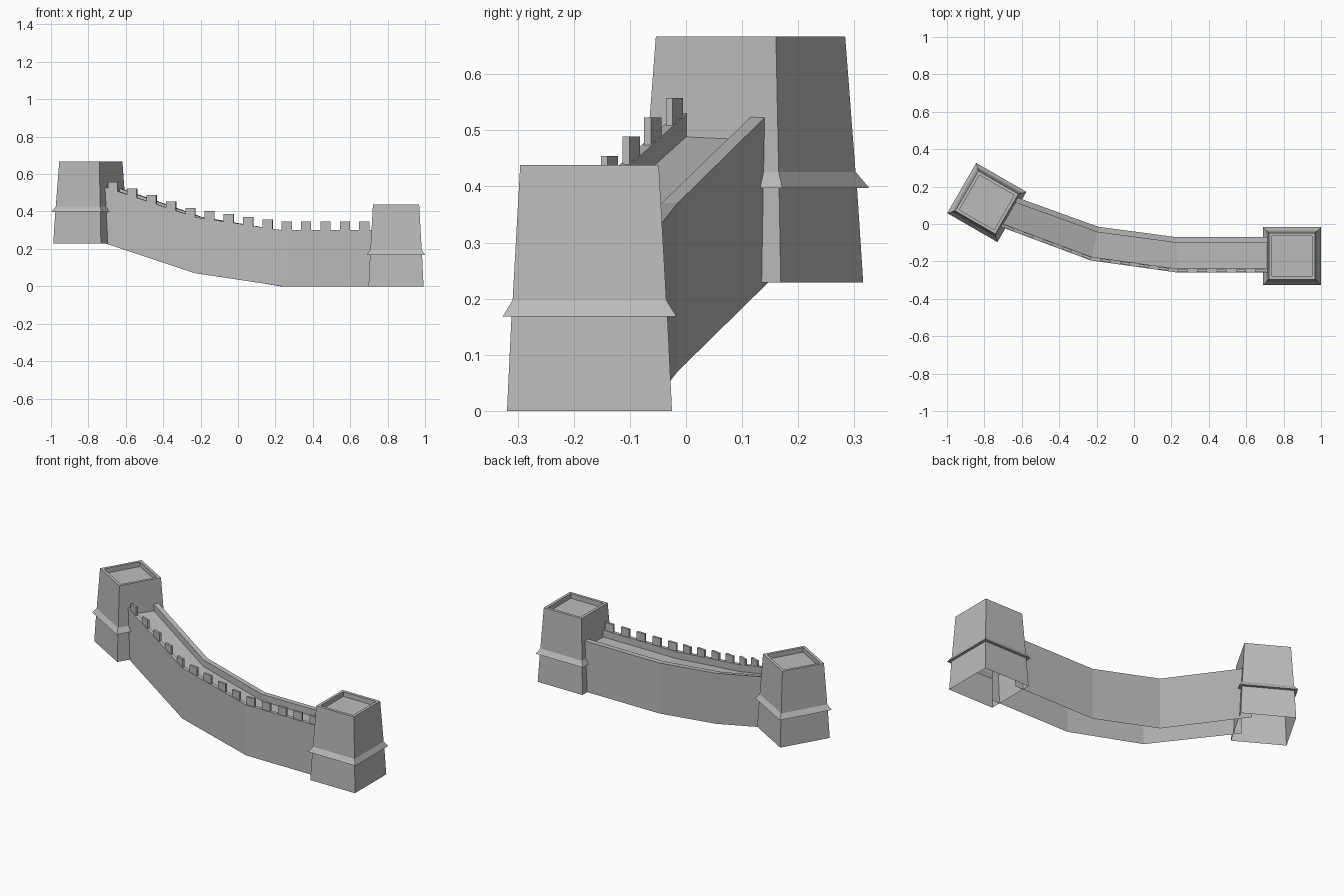
import bpy
import math
from mathutils import Vector, Matrix

cube = bpy.data.objects.get("Cube")
if cube:
    bpy.data.objects.remove(cube, do_unlink=True)

stone = bpy.data.materials.new("grey stone")
stone.use_nodes = True
colour = (0.5, 0.5, 0.5, 1)
stone.diffuse_color = colour
stone.node_tree.nodes["Principled BSDF"].inputs["Base Color"].default_value = colour


def add_object(name, verts, faces):
    mesh = bpy.data.meshes.new(name)
    mesh.from_pydata(verts, [], faces)
    mesh.materials.append(stone)
    obj = bpy.data.objects.new(name, mesh)
    bpy.context.collection.objects.link(obj)
    return obj


# Square tower: tapered body, flared ledge, recessed roof, open underneath
TOWER_PROFILE = [(0.147, 0), (0.139, 0.168), (0.155, 0.168), (0.137, 0.197),
                 (0.1235, 0.438), (0.107, 0.438), (0.107, 0.41)]


def tower(name, location, yaw):
    verts, faces = [], []
    for half, z in TOWER_PROFILE:
        verts += [(-half, -half, z), (half, -half, z), (half, half, z), (-half, half, z)]
    for level in range(len(TOWER_PROFILE) - 1):
        for i in range(4):
            a, b = level * 4 + i, level * 4 + (i + 1) % 4
            faces.append((a, b, b + 4, a + 4))
    last = len(verts) - 4
    faces.append(tuple(range(last, last + 4)))
    obj = add_object(name, verts, faces)
    obj.location = location
    obj.rotation_euler.z = math.radians(yaw)


tower("left_tower", (0.845, -0.172, 0), 0)
tower("right_tower", (-0.787, 0.115, 0.229), -30)

# Curved wall: front and back foot lines joined by one cross-section
FRONT = [Vector(p) for p in ((-0.74, -0.005, 0.24), (-0.23, -0.195, 0.07),
                             (0.235, -0.26, 0), (0.75, -0.26, 0))]
BACK = [Vector(p) for p in ((-0.67, 0.158, 0.24), (-0.19, -0.015, 0.07),
                            (0.225, -0.07, 0), (0.75, -0.07, 0))]
HEIGHT, WALK = 0.3, 0.26
# (fraction across the wall, height): parapet, walkway, parapet
SECTION = [(0, 0), (0, HEIGHT), (0.11, HEIGHT), (0.11, WALK),
           (0.84, WALK), (0.84, HEIGHT), (1, HEIGHT), (1, 0)]
verts, faces = [], []
for f, b in zip(FRONT, BACK):
    verts += [f.lerp(b, t) + Vector((0, 0, z)) for t, z in SECTION]
n = len(SECTION)
for k in range(len(FRONT) - 1):
    for j in range(n - 1):
        a = k * n + j
        faces.append((a, a + n, a + n + 1, a + 1))
add_object("wall", verts, faces)

# Battlement blocks along the front parapet
BOX_FACES = [(0, 2, 3, 1), (4, 5, 7, 6), (0, 1, 5, 4), (2, 6, 7, 3), (0, 4, 6, 2), (1, 3, 7, 5)]
COUNT = 14
for i in range(COUNT):
    x = -0.672 + i * (0.675 + 0.672) / (COUNT - 1)
    k = sum(x > p.x for p in FRONT[1:3])
    start, end = FRONT[k], FRONT[k + 1]
    along = end - start
    spot = start.lerp(end, (x - start.x) / along.x)
    yaw = math.atan2(along.y, along.x)
    turn = Matrix.Rotation(yaw, 3, "Z")
    lift = 0.047 - 0.02 * abs(along.z / along.x)
    corners = [turn @ Vector((dx, dy, HEIGHT + dz)) for dz in (-0.02, lift)
               for dy in (0.004, 0.017) for dx in (-0.027, 0.027)]
    add_object("battlement_%02d" % (i + 1), [spot + c for c in corners], BOX_FACES)
